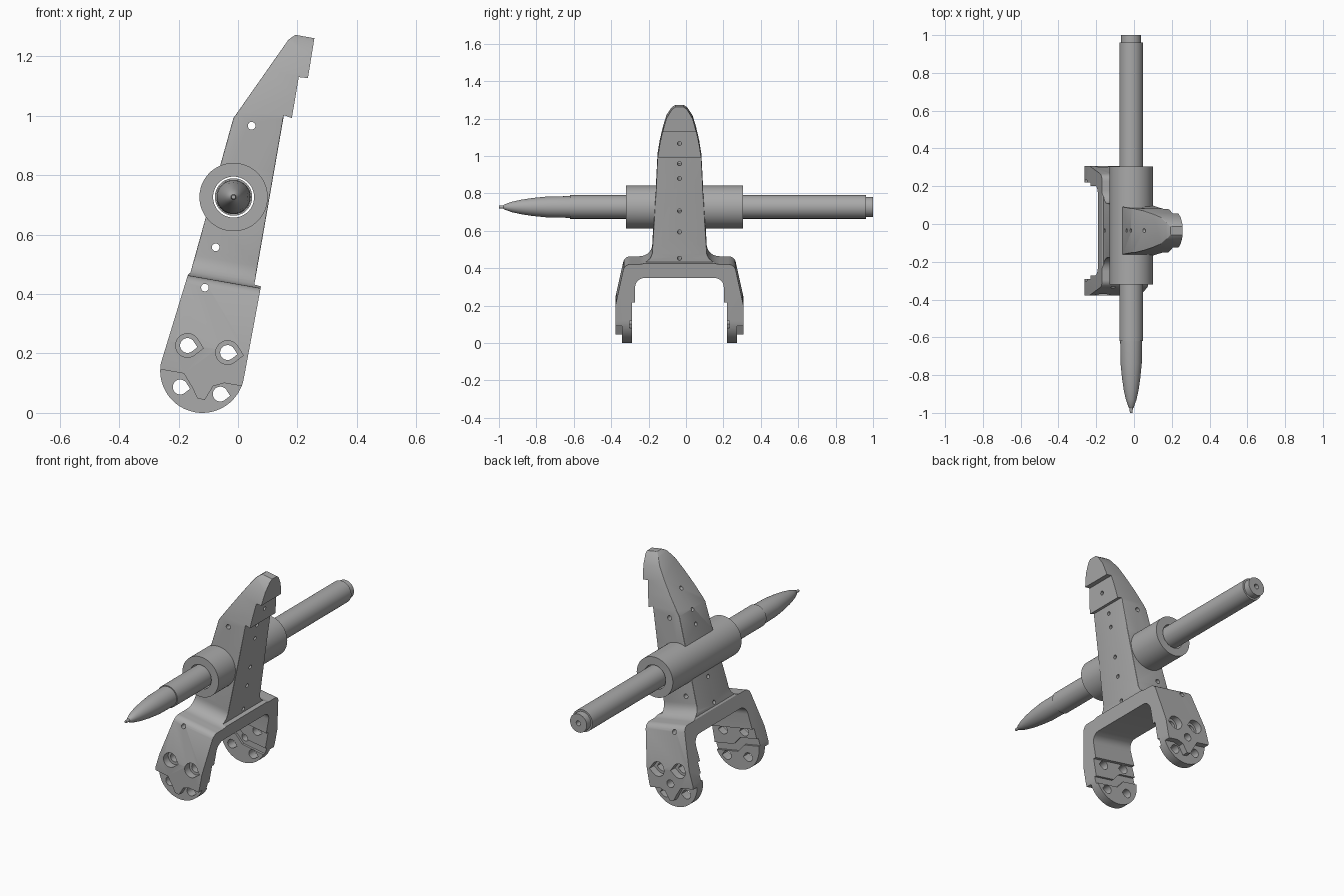
import bpy, bmesh, math
from mathutils import Matrix, Vector

cube = bpy.data.objects.get("Cube")
if cube:
    bpy.data.objects.remove(cube, do_unlink=True)

grey = bpy.data.materials.new("plain grey")
grey.use_nodes = True
grey.diffuse_color = (0.4, 0.4, 0.4, 1)
grey.node_tree.nodes["Principled BSDF"].inputs["Base Color"].default_value = (0.4, 0.4, 0.4, 1)

MID = -0.035            # plane of symmetry of the holder
TILT = math.radians(10)  # lean of the holder toward +x
HUB = (0.002, 0.594)    # hub axis in the holder's own frame


def activate(ob):
    bpy.ops.object.select_all(action='DESELECT')
    bpy.context.view_layer.objects.active = ob
    ob.select_set(True)


def make(name, bm):
    bmesh.ops.recalc_face_normals(bm, faces=bm.faces)
    me = bpy.data.meshes.new(name)
    bm.to_mesh(me)
    bm.free()
    me.materials.append(grey)
    ob = bpy.data.objects.new(name, me)
    bpy.context.collection.objects.link(ob)
    return ob


def prism(name, pts, a, b, axis='Y'):
    """Extrude a 2D outline along Y (x,z points) or X (y,z points)."""
    bm = bmesh.new()
    put = (lambda p, t: (p[0], t, p[1])) if axis == 'Y' else (lambda p, t: (t, p[0], p[1]))
    face = bm.faces.new([bm.verts.new(put(p, a)) for p in pts])
    new = bmesh.ops.extrude_face_region(bm, geom=[face])["geom"]
    step = Vector(put((0, 0), b - a))
    bmesh.ops.translate(bm, vec=step, verts=[v for v in new if isinstance(v, bmesh.types.BMVert)])
    return make(name, bm)


def arc(cx, cy, r, start, end, n):
    return [(cx + r * math.cos(math.radians(start + (end - start) * i / n)),
             cy + r * math.sin(math.radians(start + (end - start) * i / n))) for i in range(n + 1)]


def circle(cx, cy, r, n=32):
    return arc(cx, cy, r, 0, 360, n)[:-1]


def teardrop(cx, cy, r):
    return arc(cx, cy, r, 45, 315, 24) + [(cx + r * 1.35, cy)]


def combine(ob, other, op):
    activate(ob)
    mod = ob.modifiers.new("combine", 'BOOLEAN')
    mod.operation, mod.solver, mod.object = op, 'EXACT', other
    bpy.ops.object.modifier_apply(modifier=mod.name)
    bpy.data.objects.remove(other, do_unlink=True)


def cut(ob, pts, a, b, axis='Y'):
    combine(ob, prism("cutter", pts, a, b, axis), 'DIFFERENCE')


def smooth(ob):
    activate(ob)
    bpy.ops.object.shade_smooth_by_angle(angle=math.radians(28))


# Holder side outline: round foot, shoulder, leaning blade with two notches
side = arc(0, 0, 0.142, 180, 360, 32) + [
    (0.145, 0.314), (0.122, 0.316), (0.121, 0.895), (0.149, 0.89), (0.148, 1.03),
    (0.179, 1.032), (0.177, 1.174), (0.118, 1.174), (0.092, 1.148),
    (-0.045, 0.855), (-0.097, 0.318), (-0.104, 0.31)]
holder = prism("holder", side, -0.6, 0.6)

# Holder end outline: rounded blade flaring into a two-legged fork
half = [(0.04, 1.155), (0.07, 1.105), (0.088, 1.04), (0.105, 0.96), (0.117, 0.88),
        (0.126, 0.7), (0.145, 0.39)]
half += arc(0.215, 0.378, 0.07, 180, 270, 8)
half += arc(0.262, 0.268, 0.04, 90, 20, 5)
half += [(0.343, 0.08), (0.343, -0.3), (0.255, -0.3), (0.255, 0.1), (0.237, 0.1)]
half += arc(0.187, 0.184, 0.05, 0, 90, 6)
crown = [(0.022, 1.168)]
ends = [(MID + y, z) for y, z in crown + half]
ends += [(MID - y, z) for y, z in reversed(crown + half)]
combine(holder, prism("end_outline", ends, -0.5, 0.5, 'X'), 'INTERSECT')

# Soften the long outer edges of blade and shoulder
bm = bmesh.new()
bm.from_mesh(holder.data)
soft = []
for e in bm.edges:
    m = (e.verts[0].co + e.verts[1].co) / 2
    if len(e.link_faces) == 2 and e.calc_face_angle(0) > 0.7 and m.z > 0.33 and m.x < 0.125:
        if abs((e.verts[0].co - e.verts[1].co).normalized().y) < 0.9:
            soft.append(e)
bmesh.ops.bevel(bm, geom=soft, offset=0.016, segments=3, profile=0.5, affect='EDGES', clamp_overlap=True)
bm.to_mesh(holder.data)
bm.free()

# Hub sleeve with a clear bore
combine(holder, prism("hub", circle(*HUB, 0.115, 64), -0.32, 0.305), 'UNION')
cut(holder, circle(*HUB, 0.069, 64), -0.5, 0.5)

# Feet: stepped outer pads, counterbored fixing holes, inner zigzag channels
step = [(-0.2, -0.02), (-0.06, -0.02), (-0.025, -0.06), (0, -0.095), (0.025, -0.095), (0.045, -0.045),
        (0.08, -0.028), (0.2, -0.028), (0.2, -0.2), (-0.2, -0.2)]
channel = [(-0.2, 0.0), (-0.05, 0.0), (0.0, -0.04), (0.2, -0.04),
           (0.2, 0.0), (0.02, 0.0), (-0.03, 0.04), (-0.2, 0.04)]
for s in (-1, 1):
    cut(holder, step, MID + s * 0.308, MID + s * 0.4)
    cut(holder, channel, MID + s * 0.2, MID + s * 0.268)
    for x in (-0.064, 0.073):
        cut(holder, teardrop(x, 0.075, 0.04), MID + s * 0.3, MID + s * 0.4)
for x in (-0.064, 0.073):
    for z in (-0.067, 0.075):
        cut(holder, teardrop(x, z, 0.025), -0.6, 0.6)
cut(holder, circle(0.004, 0.0, 0.022), 0.1, 0.4)

# Small pin holes across and through the blade
for x, z in ((0.02, 0.841), (-0.028, 0.417), (-0.04, 0.277)):
    cut(holder, circle(x, z, 0.013, 16), -0.6, 0.6)
for z in (0.965, 0.85, 0.77, HUB[1], 0.48, 0.337):
    start = 0.0 if z == HUB[1] else -0.3
    cut(holder, circle(MID, z, 0.011, 16), start, 0.3, 'X')

# Lean the finished holder over
holder.data.transform(Matrix.Translation((-0.12, 0, 0.142)) @ Matrix.Rotation(TILT, 4, 'Y'))
smooth(holder)

# Pen: a turned profile lying along y through the hub
outline = [(-1, 0.0), (-1, 0.007), (-0.975, 0.009), (-0.97, 0.014), (-0.93, 0.028), (-0.88, 0.039),
           (-0.82, 0.048), (-0.74, 0.056), (-0.62, 0.058), (-0.62, 0.063), (0.962, 0.063),
           (0.962, 0.053), (1, 0.053), (1, 0.014), (0.97, 0.014), (0.97, 0.0)]
bm = bmesh.new()
verts = [bm.verts.new((r, y, 0)) for y, r in outline]
edges = [bm.edges.new(pair) for pair in zip(verts, verts[1:])]
bmesh.ops.spin(bm, geom=verts + edges, cent=(0, 0, 0), axis=(0, 1, 0), angle=math.tau,
               steps=48, use_merge=True)
bmesh.ops.remove_doubles(bm, verts=bm.verts, dist=0.0001)
pen = make("pen", bm)
pen.location = (-0.015, 0, 0.727)
smooth(pen)
